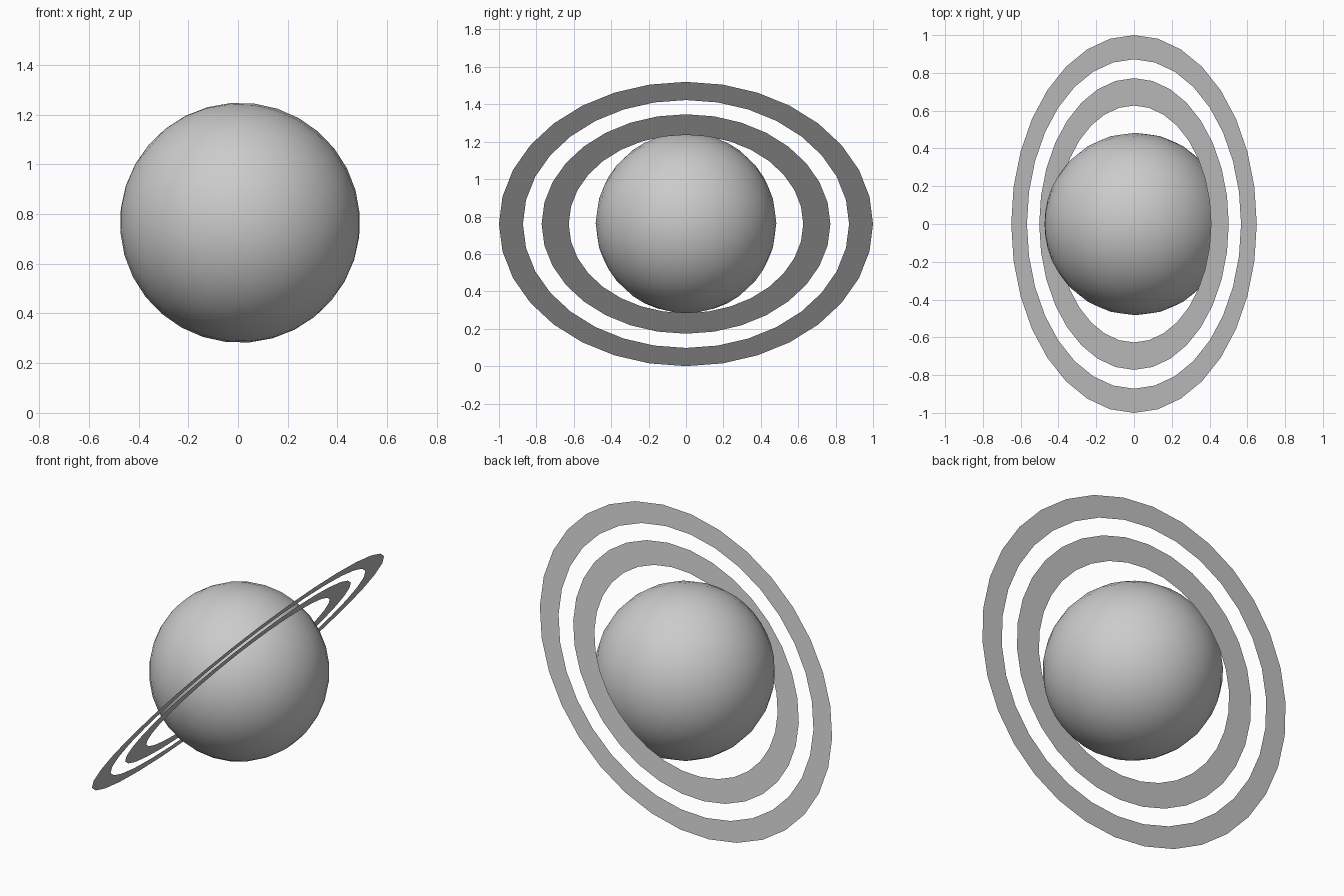
import bpy, bmesh, math

if "Cube" in bpy.data.objects:
    bpy.data.objects.remove(bpy.data.objects["Cube"])

TILT = -math.radians(49.46)   # everything leans about the y axis, high side at +x
SEGMENTS = 32
CENTRE_Z = 0.76


def add_object(name, bm, location, smooth=False):
    mesh = bpy.data.meshes.new(name)
    for f in bm.faces:
        f.smooth = smooth
    bm.to_mesh(mesh)
    bm.free()
    obj = bpy.data.objects.new(name, mesh)
    obj.location = location
    obj.rotation_euler = (0, TILT, 0)
    bpy.context.collection.objects.link(obj)
    return obj


def flat_ring(name, inner, outer):
    bm = bmesh.new()
    loops = []
    for r in (inner, outer):
        loops.append([bm.verts.new((r * math.cos(a), r * math.sin(a), 0))
                      for a in (2 * math.pi * i / SEGMENTS for i in range(SEGMENTS))])
    for i in range(SEGMENTS):
        j = (i + 1) % SEGMENTS
        bm.faces.new((loops[0][i], loops[1][i], loops[1][j], loops[0][j]))
    return add_object(name, bm, (0, 0, CENTRE_Z))


# planet body
bm = bmesh.new()
bmesh.ops.create_uvsphere(bm, u_segments=SEGMENTS, v_segments=16, radius=0.483)
add_object("planet", bm, (0.008, 0, CENTRE_Z + 0.005), smooth=True)

# paper-thin rings
flat_ring("inner_ring", 0.627, 0.772)
flat_ring("outer_ring", 0.872, 1.0)
